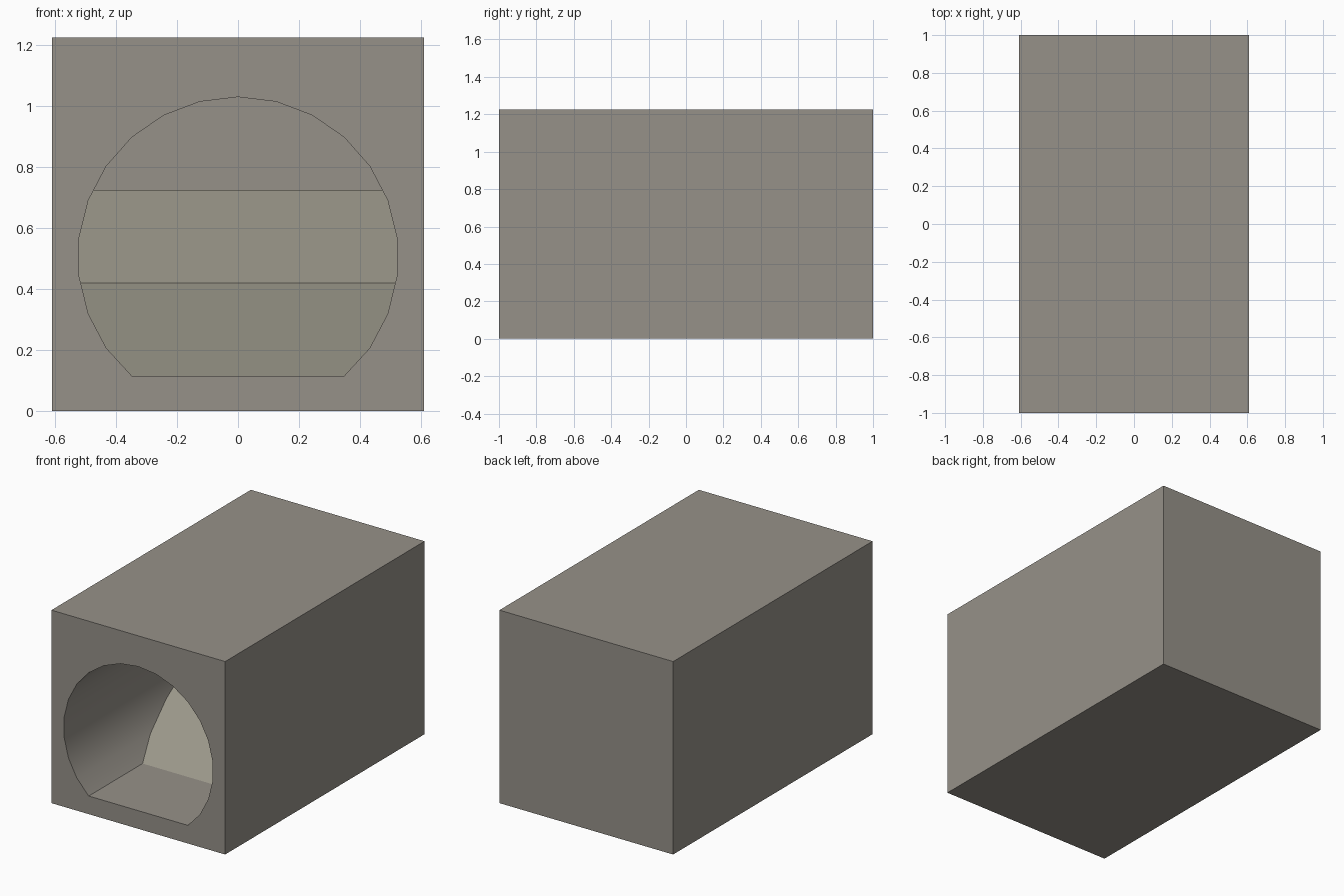
import bpy, bmesh, math

if "Cube" in bpy.data.objects:
    bpy.data.objects.remove(bpy.data.objects["Cube"])

W, H, L = 0.61, 1.225, 1.0        # half width, height, half length
R, CZ, SIDES = 0.525, 0.505, 26   # bore radius, centre height, full circle sides
FLOOR, BACK = 0.115, 0.99


def material(name, rgb):
    m = bpy.data.materials.new(name)
    m.diffuse_color = (*rgb, 1)
    m.use_nodes = True
    m.node_tree.nodes["Principled BSDF"].inputs["Base Color"].default_value = m.diffuse_color
    return m


def finish(name, bm, mat):
    bmesh.ops.recalc_face_normals(bm, faces=bm.faces)
    me = bpy.data.meshes.new(name)
    bm.to_mesh(me)
    bm.free()
    me.materials.append(mat)
    ob = bpy.data.objects.new(name, me)
    bpy.context.collection.objects.link(ob)
    return ob


def loop(bm, points):
    vs = [bm.verts.new(p) for p in points]
    es = [bm.edges.new((vs[i], vs[(i + 1) % len(vs)])) for i in range(len(vs))]
    return vs, es


def skin(bm, a, b):
    for i in range(len(a)):
        j = (i + 1) % len(a)
        bm.faces.new((a[i], a[j], b[j], b[i]))


concrete = material("grey concrete", (0.305, 0.284, 0.25))
silt = material("pale silt", (0.335, 0.318, 0.26))

# Concrete block with a round, flat-floored bore open at the front
block = [(-W, 0), (W, 0), (W, H), (-W, H)]
bore = []
for k in range(-10, 11):
    a = 2 * math.pi * k / SIDES
    bore.append((R * math.sin(a), max(FLOOR, CZ + R * math.cos(a)) if abs(k) < 10 else FLOOR))

bm = bmesh.new()
out_f, e_out = loop(bm, [(x, -L, z) for x, z in block])
out_b, _ = loop(bm, [(x, L, z) for x, z in block])
in_f, e_in = loop(bm, [(x, -L, z) for x, z in bore])
in_b, _ = loop(bm, [(x, BACK, z) for x, z in bore])
skin(bm, out_f, out_b)
skin(bm, in_f, in_b)
bm.faces.new(out_b)
bm.faces.new(in_b)
bmesh.ops.triangle_fill(bm, edges=e_out + e_in, use_beauty=True)
tunnel = finish("tunnel_block", bm, concrete)

# Bank inside the bore: gentle ramp, then an upright face two thirds high
side = [(-0.46, FLOOR), (0.20, 0.42), (0.20, 0.725), (BACK, 0.725), (BACK, FLOOR)]
bm = bmesh.new()
left, _ = loop(bm, [(-0.53, y, z) for y, z in side])
right, _ = loop(bm, [(0.53, y, z) for y, z in side])
skin(bm, left, right)
bm.faces.new(left)
bm.faces.new(right)
finish("inner_bank", bm, silt)

# Smooth bore wall, sharp rim and corners
bpy.context.view_layer.objects.active = tunnel
tunnel.select_set(True)
bpy.ops.object.shade_smooth_by_angle(angle=math.radians(30))
